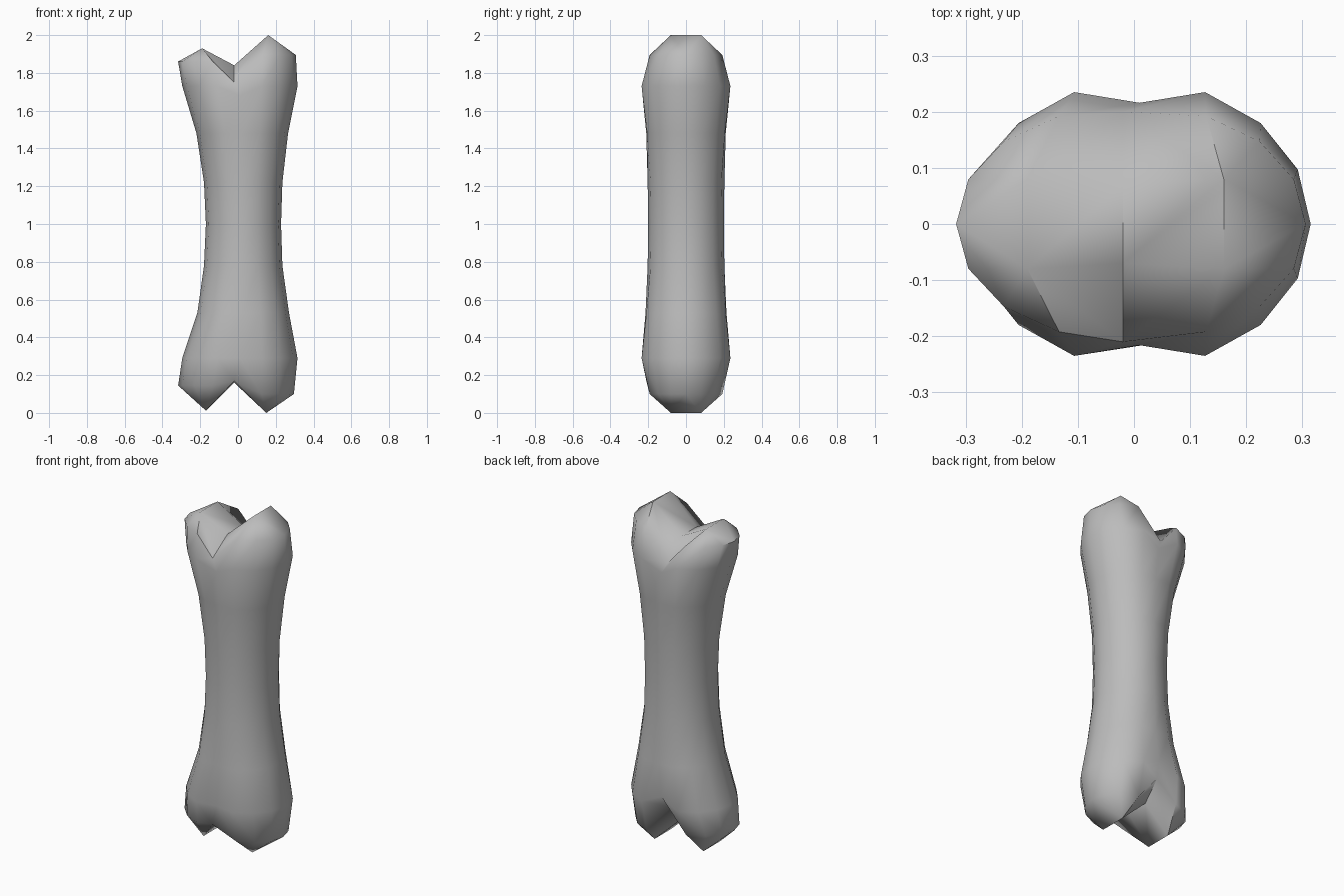
import bpy, bmesh, math

if "Cube" in bpy.data.objects:
    bpy.data.objects.remove(bpy.data.objects["Cube"], do_unlink=True)

SIDES = 16
BACK, FRONT = 4, 12

# Shaft rings: height, left edge, right edge, half depth, how strongly two lobes show
RINGS = [
    (0.29, -0.295, 0.315, 0.24, 1.0),
    (0.53, -0.215, 0.27, 0.222, 0.35),
    (0.78, -0.18, 0.235, 0.203, 0),
    (1.0, -0.17, 0.228, 0.2, 0),
    (1.22, -0.18, 0.235, 0.203, 0),
    (1.48, -0.22, 0.265, 0.218, 0.35),
    (1.73, -0.295, 0.315, 0.24, 1.0),
]

bm = bmesh.new()


def ring(z, left, right, depth, lobe):
    mid, half = (left + right) / 2, (right - left) / 2
    verts = []
    for k in range(SIDES):
        a = math.tau * k / SIDES
        y = depth * math.sin(a)
        y *= 1 - 0.1 * lobe if k in (BACK, FRONT) else 1 + 0.06 * lobe
        verts.append(bm.verts.new((mid + half * math.cos(a), y, z)))
    return verts


def bridge(a, b):
    for k in range(SIDES):
        n = (k + 1) % SIDES
        bm.faces.new((a[k], a[n], b[n], b[k]))


def knuckles(base, side_l, side_r, peak_l, peak_r, valley, front_notch, back_notch):
    """Close one end with two rounded lobes split by a valley; points are (x, z)."""
    shoulder = []
    for k in range(SIDES):
        a = math.tau * k / SIDES
        if k in (BACK, FRONT):
            y, z = back_notch if k == BACK else front_notch
            co = (valley[0], y, z)
        else:
            x, z = side_r if math.cos(a) > 0 else side_l
            co = (abs(math.cos(a)) ** 0.9 * x, 0.208 * math.sin(a), z)
        shoulder.append(bm.verts.new(co))
    # the shaft dips a little below each notch
    for k, notch in ((BACK, back_notch), (FRONT, front_notch)):
        base[k].co.z += (notch[1] - base[k].co.z) * 0.5 + (-0.06 if notch[1] > 1 else 0.06)
    bridge(base, shoulder)
    # ridge points, back then front
    r, l, v = [[bm.verts.new((p[0], s * w, p[1])) for s in (1, -1)]
               for p, w in ((peak_r, 0.08), (peak_l, 0.08), (valley, 0.07))]
    for i, sign in enumerate((1, -1)):
        s = [shoulder[(sign * k) % SIDES] for k in range(9)]
        for k in range(3):
            bm.faces.new((s[k], s[k + 1], r[i]))
            bm.faces.new((s[8 - k], s[7 - k], l[i]))
        for lobe, k in ((r, 3), (l, 5)):
            bm.faces.new((s[k], s[4], lobe[i]))
            bm.faces.new((s[4], v[i], lobe[i]))
    bm.faces.new((shoulder[0], r[0], r[1]))
    bm.faces.new((shoulder[8], l[0], l[1]))
    bm.faces.new((r[0], v[0], v[1], r[1]))
    bm.faces.new((v[0], l[0], l[1], v[1]))


# Shaft
loops = [ring(*row) for row in RINGS]
for a, b in zip(loops, loops[1:]):
    bridge(a, b)

# Upper and lower knuckles
knuckles(loops[-1], (-0.317, 1.86), (0.306, 1.895), (-0.19, 1.93), (0.16, 2.0),
         (-0.02, 1.84), (-0.21, 1.75), (0.2, 1.73))
knuckles(loops[0], (-0.317, 0.145), (0.296, 0.1), (-0.17, 0.012), (0.15, 0.0),
         (-0.02, 0.16), (-0.21, 0.17), (0.17, 0.27))

bmesh.ops.recalc_face_normals(bm, faces=bm.faces)
mesh = bpy.data.meshes.new("bone")
bm.to_mesh(mesh)
bm.free()
bone = bpy.data.objects.new("bone", mesh)
bpy.context.collection.objects.link(bone)

# Material
grey = bpy.data.materials.new("bone grey")
grey.use_nodes = True
grey.diffuse_color = (0.5, 0.5, 0.5, 1)
grey.node_tree.nodes["Principled BSDF"].inputs["Base Color"].default_value = (0.5, 0.5, 0.5, 1)
mesh.materials.append(grey)

# Smooth body with sharp clefts
bpy.context.view_layer.objects.active = bone
bone.select_set(True)
bpy.ops.object.shade_smooth_by_angle(angle=math.radians(60))
